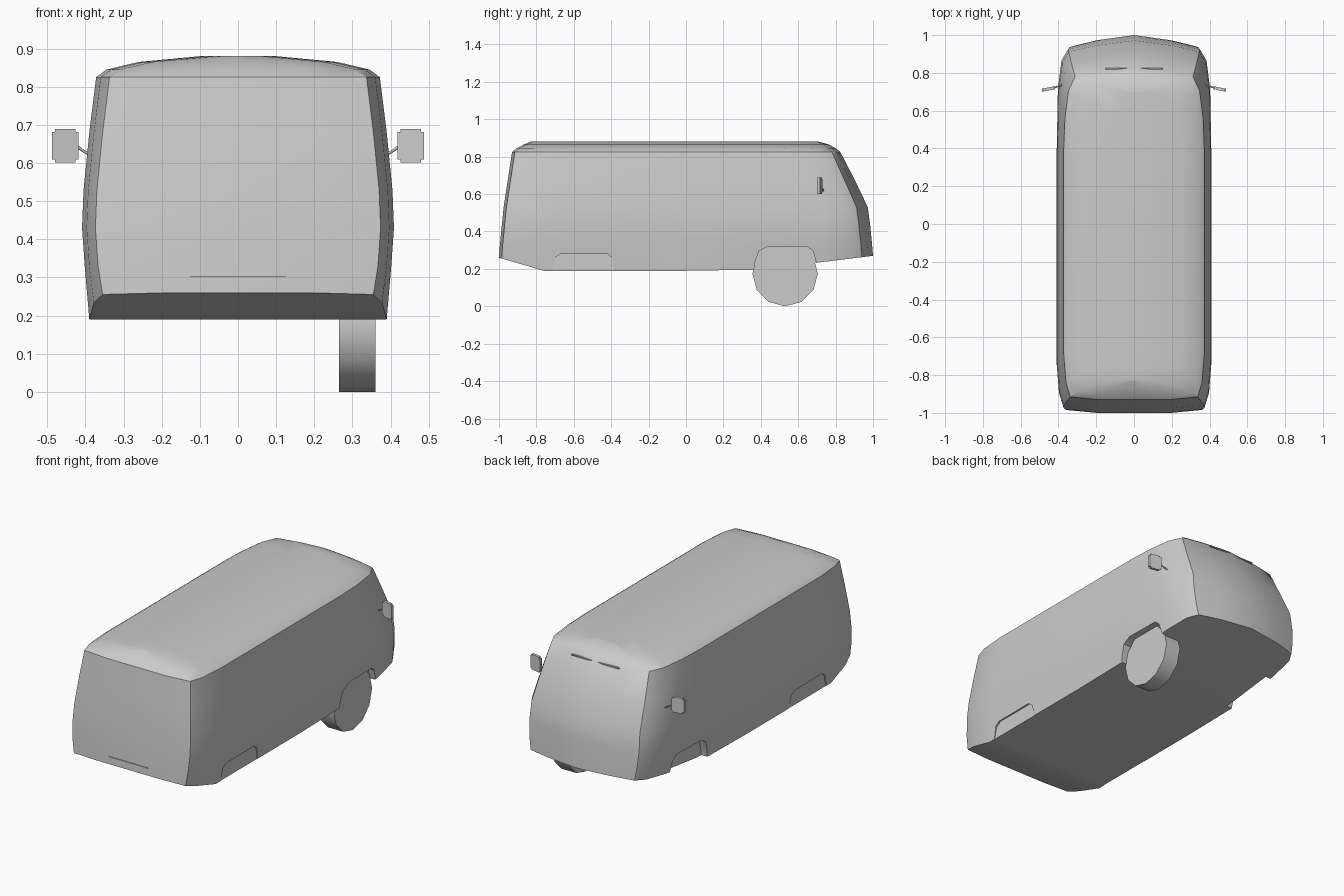
import bpy, bmesh, math
from mathutils import Vector

cube = bpy.data.objects.get("Cube")
if cube:
    bpy.data.objects.remove(cube, do_unlink=True)

grey = bpy.data.materials.new("light grey")
grey.use_nodes = True
colour = (0.6, 0.6, 0.6, 1)
grey.diffuse_color = colour
grey.node_tree.nodes["Principled BSDF"].inputs["Base Color"].default_value = colour


def finish(name, bm, angle=40):
    bmesh.ops.recalc_face_normals(bm, faces=bm.faces)
    mesh = bpy.data.meshes.new(name)
    bm.to_mesh(mesh)
    bm.free()
    mesh.materials.append(grey)
    ob = bpy.data.objects.new(name, mesh)
    bpy.context.collection.objects.link(ob)
    bpy.ops.object.select_all(action='DESELECT')
    ob.select_set(True)
    bpy.context.view_layer.objects.active = ob
    if angle:
        bpy.ops.object.shade_smooth_by_angle(angle=math.radians(angle))
    return ob


def floor_height(y):
    """Underside rises towards both ends."""
    if y < -0.76:
        return 0.19 + (-0.76 - y) * 0.29
    return 0.19 + max(0, y - 0.35) * 0.123


def outline(half, rear, nose, height, bow):
    """Plan of the body at one height, right round from the rear centre."""
    corner = half - 0.035
    side = [(corner * 0.55, rear), (corner, rear + 0.015),
            (half - 0.012, rear + 0.09), (half, rear + 0.24), (half, 0.0),
            (half, 0.4), (half - 0.006, nose - 0.27), (half - 0.025, nose - 0.12),
            (half - 0.06, nose - bow), (half * 0.5, nose - bow * 0.45)]
    plan = [(0, rear)] + side + [(0, nose)] + [(-x, y) for x, y in reversed(side)]
    return [Vector((x, y, height if height else floor_height(y))) for x, y in plan]


# Body shell, stacked from the underside to the crown of the roof
levels = [(0.39, -1.0, 1.0, None, 0.06), (0.402, -0.995, 0.995, 0.33, 0.06),
          (0.409, -0.985, 0.985, 0.43, 0.06), (0.405, -0.975, 0.972, 0.53, 0.06),
          (0.39, -0.952, 0.90, 0.68, 0.055), (0.372, -0.93, 0.825, 0.825, 0.045),
          (0.345, -0.905, 0.80, 0.845, 0.04), (0.26, -0.868, 0.765, 0.865, 0.03),
          (0.10, -0.83, 0.71, 0.88, 0.015)]
bm = bmesh.new()
rings = [[bm.verts.new(p) for p in outline(*level)] for level in levels]
for low, high in zip(rings, rings[1:]):
    for i in range(len(low)):
        j = (i + 1) % len(low)
        bm.faces.new((low[i], low[j], high[j], high[i]))
# Close floor and roof with strips across the width
for ring in (rings[0], rings[-1]):
    n = len(ring)
    for i in range(n // 2):
        bm.faces.new(list(dict.fromkeys((ring[i], ring[i + 1], ring[n - i - 1], ring[-i]))))
body = finish("body", bm, 0)


# Wheel arch recesses on both sides
def cut_arch(name, profile, inner):
    for sign in (1, -1):
        cutter = bmesh.new()
        ends = [[cutter.verts.new((sign * x, y, z)) for y, z in profile] for x in (inner, 0.6)]
        for end in ends:
            cutter.faces.new(end)
        for i in range(len(profile)):
            j = (i + 1) % len(profile)
            cutter.faces.new((ends[0][i], ends[0][j], ends[1][j], ends[1][i]))
        ob = finish(name, cutter, 0)
        ob.hide_render = True
        ob.hide_set(True)
        mod = body.modifiers.new(name, 'BOOLEAN')
        mod.operation = 'DIFFERENCE'
        mod.solver = 'EXACT'
        mod.object = ob
        bpy.context.view_layer.objects.active = body
        bpy.ops.object.modifier_apply(modifier=mod.name)
        bpy.data.objects.remove(ob, do_unlink=True)


cut_arch("front_arch_cutter", [(0.35, 0.1), (0.37, 0.24), (0.39, 0.295), (0.44, 0.32),
                               (0.65, 0.32), (0.68, 0.295), (0.705, 0.2), (0.705, 0.1)], 0.352)
cut_arch("rear_arch_cutter", [(-0.74, 0.1), (-0.7, 0.26), (-0.67, 0.28),
                              (-0.42, 0.28), (-0.39, 0.255), (-0.37, 0.1)], 0.388)
bpy.ops.object.select_all(action='DESELECT')
body.select_set(True)
bpy.context.view_layer.objects.active = body
bpy.ops.object.shade_smooth_by_angle(angle=math.radians(35))

# Single road wheel
bm = bmesh.new()
bmesh.ops.create_cone(bm, cap_ends=True, segments=12, radius1=0.175, radius2=0.175, depth=0.095)
for v in bm.verts:
    v.co = Vector((v.co.z + 0.3125, v.co.y + 0.53, v.co.x + 0.175))
finish("wheel", bm)

# Door mirrors on slim arms
for sign, side in ((1, "left"), (-1, "right")):
    bm = bmesh.new()
    bmesh.ops.create_cube(bm, size=1)
    for v in bm.verts:
        v.co = Vector((v.co.x * 0.07, v.co.y * 0.016, v.co.z * 0.088))
    bmesh.ops.bevel(bm, geom=[e for e in bm.edges if abs(e.verts[0].co.y - e.verts[1].co.y) > 0.01],
                    offset=0.008, segments=2, affect='EDGES')
    for v in bm.verts:
        x = v.co.x
        v.co = Vector((sign * (x + 0.453), v.co.y + 0.715 - x * 0.2, v.co.z + 0.645))
    finish(side + "_mirror", bm)

    arm = bpy.data.curves.new(side + "_mirror_arm", 'CURVE')
    arm.dimensions = '3D'
    arm.bevel_depth = 0.004
    arm.bevel_resolution = 1
    arm.use_fill_caps = True
    spline = arm.splines.new('POLY')
    path = [(0.375, 0.735, 0.615), (0.40, 0.73, 0.628), (0.425, 0.72, 0.645)]
    spline.points.add(len(path) - 1)
    for point, (x, y, z) in zip(spline.points, path):
        point.co = (sign * x, y, z, 1)
    arm.materials.append(grey)
    bpy.context.collection.objects.link(bpy.data.objects.new(side + "_mirror_arm", arm))


# Slim trim ridges on both ends
def ridge(name, width, y, z):
    trim = bmesh.new()
    bmesh.ops.create_cube(trim, size=1)
    for v in trim.verts:
        v.co = Vector((v.co.x * width, v.co.y * 0.01 + y, v.co.z * 0.006 + z))
    finish(name, trim)


ridge("rear_trim", 0.25, -0.996, 0.30)
ridge("windscreen_trim", 0.30, 0.822, 0.815)
